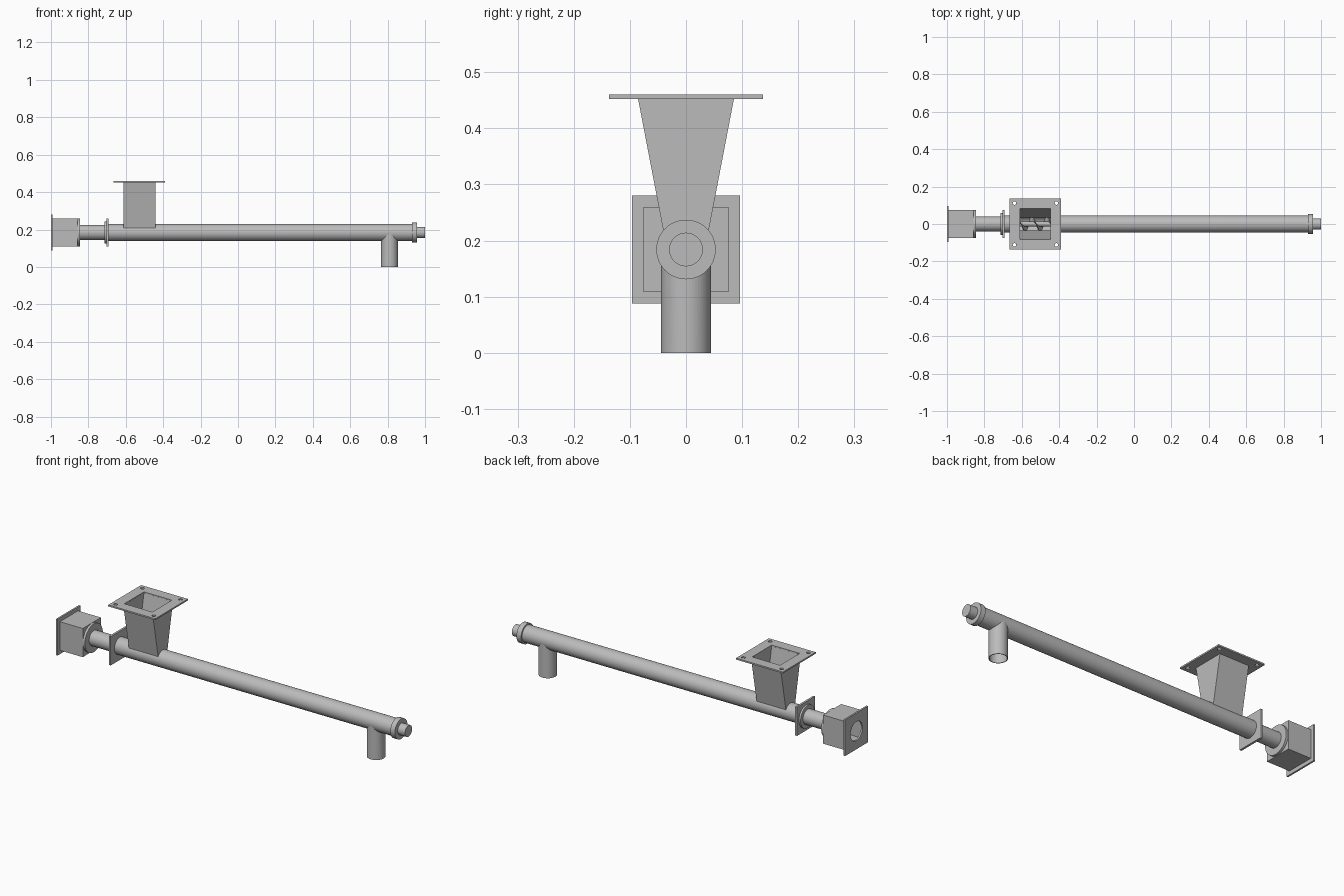
import bpy, bmesh, math
from mathutils import Matrix, Vector

if "Cube" in bpy.data.objects:
    bpy.data.objects.remove(bpy.data.objects["Cube"])

AXIS = 0.184      # height of the conveyor axis
R = 0.045         # conveyor tube radius
WALL = 0.004
HX = -0.527       # hopper centre
SX = 0.81         # spout centre

steel = bpy.data.materials.new("steel grey")
steel.use_nodes = True
GREY = (0.5, 0.5, 0.5, 1)
steel.diffuse_color = GREY
steel.node_tree.nodes["Principled BSDF"].inputs["Base Color"].default_value = GREY


def finish(name, bm):
    bmesh.ops.recalc_face_normals(bm, faces=bm.faces)
    mesh = bpy.data.meshes.new(name)
    bm.to_mesh(mesh)
    bm.free()
    mesh.materials.append(steel)
    ob = bpy.data.objects.new(name, mesh)
    bpy.context.collection.objects.link(ob)
    return ob


def rod(name, x0, x1, r, segments=48):
    bm = bmesh.new()
    place = Matrix.Translation(((x0 + x1) / 2, 0, AXIS)) @ Matrix.Rotation(math.pi / 2, 4, 'Y')
    bmesh.ops.create_cone(bm, cap_ends=True, segments=segments, radius1=r, radius2=r,
                          depth=x1 - x0, matrix=place)
    return finish(name, bm)


def post(name, x, y, z0, z1, r, segments=48):
    bm = bmesh.new()
    bmesh.ops.create_cone(bm, cap_ends=True, segments=segments, radius1=r, radius2=r,
                          depth=z1 - z0, matrix=Matrix.Translation((x, y, (z0 + z1) / 2)))
    return finish(name, bm)


def prism(name, x0, x1, z0, z1, y0, y1):
    """Block whose half width runs from y0 at the bottom to y1 at the top."""
    bm = bmesh.new()
    bmesh.ops.create_cube(bm, size=2)
    for v in bm.verts:
        top = v.co.z > 0
        v.co = Vector((x1 if v.co.x > 0 else x0,
                       v.co.y * (y1 if top else y0), z1 if top else z0))
    return finish(name, bm)


def plate(name, x0, x1, half):
    return prism(name, x0, x1, AXIS - half, AXIS + half, half, half)


def cut(ob, *cutters):
    for c in cutters:
        mod = ob.modifiers.new("cut", 'BOOLEAN')
        mod.operation, mod.solver, mod.object = 'DIFFERENCE', 'EXACT', c
        bpy.context.view_layer.objects.active = ob
        bpy.ops.object.modifier_apply(modifier=mod.name)
        bpy.data.objects.remove(c)
    return ob


def hopper_solid(name, inset, extra):
    """Hopper body, tapering across the tube only."""
    half = 0.0857 - inset
    return prism(name, HX - half, HX + half, 0.20 - extra, 0.454 + extra,
                 0.037 - inset - extra * 0.19, half + extra * 0.19)


# Conveyor tube, opened under the hopper and over the spout
tube = cut(rod("conveyor_tube", -0.695, 0.935, R),
           rod("bore", -0.71, 0.925, R - WALL),
           hopper_solid("hopper_opening", WALL, 0.01),
           post("spout_opening", SX, 0, 0.1, AXIS, R - 2 * WALL))

# Discharge spout
spout = cut(post("discharge_spout", SX, 0, 0, AXIS, R - 0.0005),
            post("spout_bore", SX, 0, -0.05, AXIS + 0.05, R - WALL),
            rod("spout_saddle", 0.7, 0.92, R - 0.001))

# Inlet hopper and its bolted flange
hopper = cut(hopper_solid("inlet_hopper", 0, 0),
             hopper_solid("hopper_inside", WALL, 0.01),
             rod("hopper_saddle", -0.7, -0.3, R - 0.001))
half = 0.1375
bolts = [post("bolt_hole", HX + sx * 0.112, sy * 0.112, 0.4, 0.5, 0.0095, 20)
         for sx in (-1, 1) for sy in (-1, 1)]
flange = cut(prism("hopper_flange", HX - half, HX + half, 0.452, 0.46, half, half),
             prism("flange_opening", HX - 0.082, HX + 0.082, 0.4, 0.5, 0.082, 0.082), *bolts)

# Drive end: mounting plate, hollow housing, neck and tube flange
box = cut(plate("drive_housing", -0.992, -0.857, 0.076),
          plate("housing_inside", -1.05, -0.865, 0.069))
motor_plate = cut(plate("motor_plate", -1.0, -0.991, 0.096),
                  rod("motor_opening", -1.1, -0.9, 0.05))
round_parts = [
    rod("housing_disc", -0.857, -0.845, 0.075),
    rod("drive_neck", -0.85, -0.71, 0.04),
    rod("neck_collar", -0.714, -0.703, 0.06),
    rod("end_cap", 0.93, 0.957, 0.053),
    rod("end_bearing", 0.95, 1.0, 0.03),
    rod("screw_shaft", -0.70, 0.94, 0.014, 24),
]
plate("tube_flange", -0.704, -0.693, 0.076)

# Screw flight: a thin helical ribbon wound round the shaft
bm = bmesh.new()
START, END, PITCH, STEPS = -0.685, 0.915, 0.08, 24
count = int((END - START) / PITCH * STEPS)
previous = None
for i in range(count + 1):
    a = -2 * math.pi * i / STEPS
    x = START + PITCH * i / STEPS
    ring = [bm.verts.new((x + dx, r * math.sin(a), AXIS + r * math.cos(a)))
            for r, dx in ((0.012, 0), (0.039, 0), (0.039, 0.004), (0.012, 0.004))]
    if previous:
        for k in range(4):
            n = (k + 1) % 4
            bm.faces.new((previous[k], previous[n], ring[n], ring[k]))
    else:
        bm.faces.new(ring)
    previous = ring
bm.faces.new(previous)
screw = finish("screw_flight", bm)

# Smooth the turned parts, keeping their rims sharp
bpy.ops.object.select_all(action='DESELECT')
for ob in [tube, spout, motor_plate, flange, screw] + round_parts:
    ob.select_set(True)
bpy.context.view_layer.objects.active = tube
bpy.ops.object.shade_smooth_by_angle(angle=math.radians(35))
